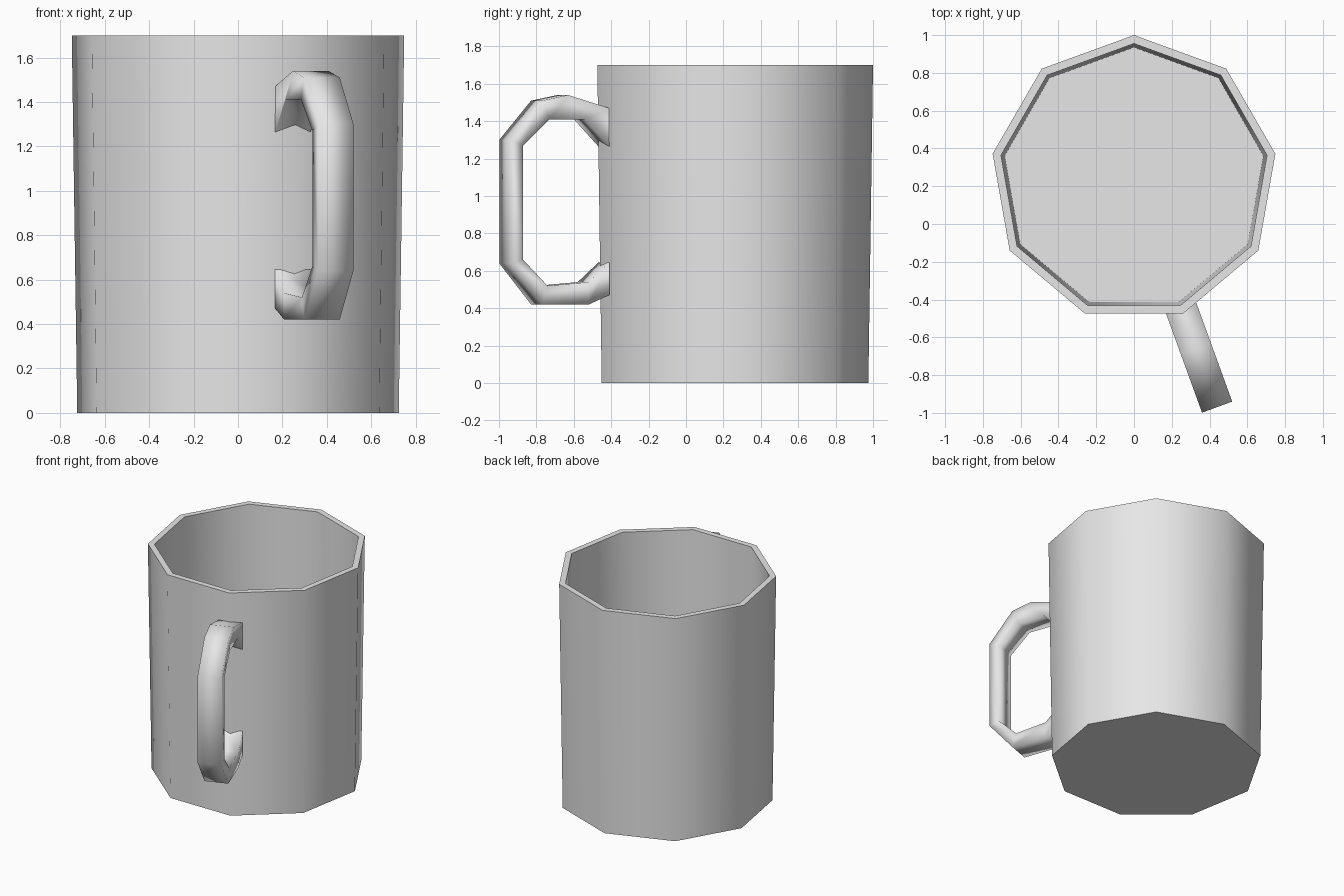
import bpy
import bmesh
from math import cos, sin, radians
from mathutils import Vector

if "Cube" in bpy.data.objects:
    bpy.data.objects.remove(bpy.data.objects["Cube"], do_unlink=True)

grey = bpy.data.materials.new("light_grey")
grey.use_nodes = True
grey.diffuse_color = (0.8, 0.8, 0.8, 1)
grey.node_tree.nodes["Principled BSDF"].inputs["Base Color"].default_value = (0.8, 0.8, 0.8, 1)

CENTRE = Vector((0, 0.24, 0))
SIDES = 9


def loft(name, rings, capped):
    """Skin a list of equal rings with quads, optionally closing both ends."""
    bm = bmesh.new()
    loops = [[bm.verts.new(p) for p in ring] for ring in rings]
    for a, b in zip(loops, loops[1:]):
        n = len(a)
        for i in range(n):
            j = (i + 1) % n
            bm.faces.new((a[i], a[j], b[j], b[i]))
    if capped:
        bm.faces.new(loops[0])
        bm.faces.new(loops[-1])
    bmesh.ops.recalc_face_normals(bm, faces=bm.faces)
    mesh = bpy.data.meshes.new(name)
    bm.to_mesh(mesh)
    bm.free()
    mesh.materials.append(grey)
    obj = bpy.data.objects.new(name, mesh)
    bpy.context.collection.objects.link(obj)
    bpy.ops.object.select_all(action="DESELECT")
    obj.select_set(True)
    bpy.context.view_layer.objects.active = obj
    return obj


def polygon(radius, z):
    angles = [radians(90 + 360 * i / SIDES) for i in range(SIDES)]
    return [CENTRE + Vector((radius * cos(a), radius * sin(a), z)) for a in angles]


# Nine-sided cup: outer wall, rim, inner wall and floor
cup_profile = [(0.735, 0), (0.76, 1.70), (0.715, 1.70), (0.695, 0.05)]
loft("cup_body", [polygon(r, z) for r, z in cup_profile], True)
bpy.ops.object.shade_smooth_by_angle(angle=radians(50))

# Handle: a flat strap in the upright plane through one cup corner
outward = Vector((cos(radians(-70)), sin(radians(-70)), 0))
across = Vector((-outward.y, outward.x, 0)) * 0.085
outer = [(0.723, 1.47), (0.957, 1.54), (1.106, 1.51), (1.287, 1.30),
         (1.287, 0.64), (1.106, 0.42), (0.84, 0.42), (0.723, 0.47)]
inner = [(0.723, 1.265), (0.862, 1.41), (1.064, 1.41), (1.213, 1.27),
         (1.213, 0.66), (1.074, 0.52), (0.84, 0.54), (0.723, 0.645)]


def section(out, inn):
    a, b = [CENTRE + outward * r + Vector((0, 0, z)) for r, z in (out, inn)]
    return [a - across, a + across, b + across, b - across]


loft("handle", [section(o, i) for o, i in zip(outer, inner)], False)
bpy.ops.object.shade_smooth()
